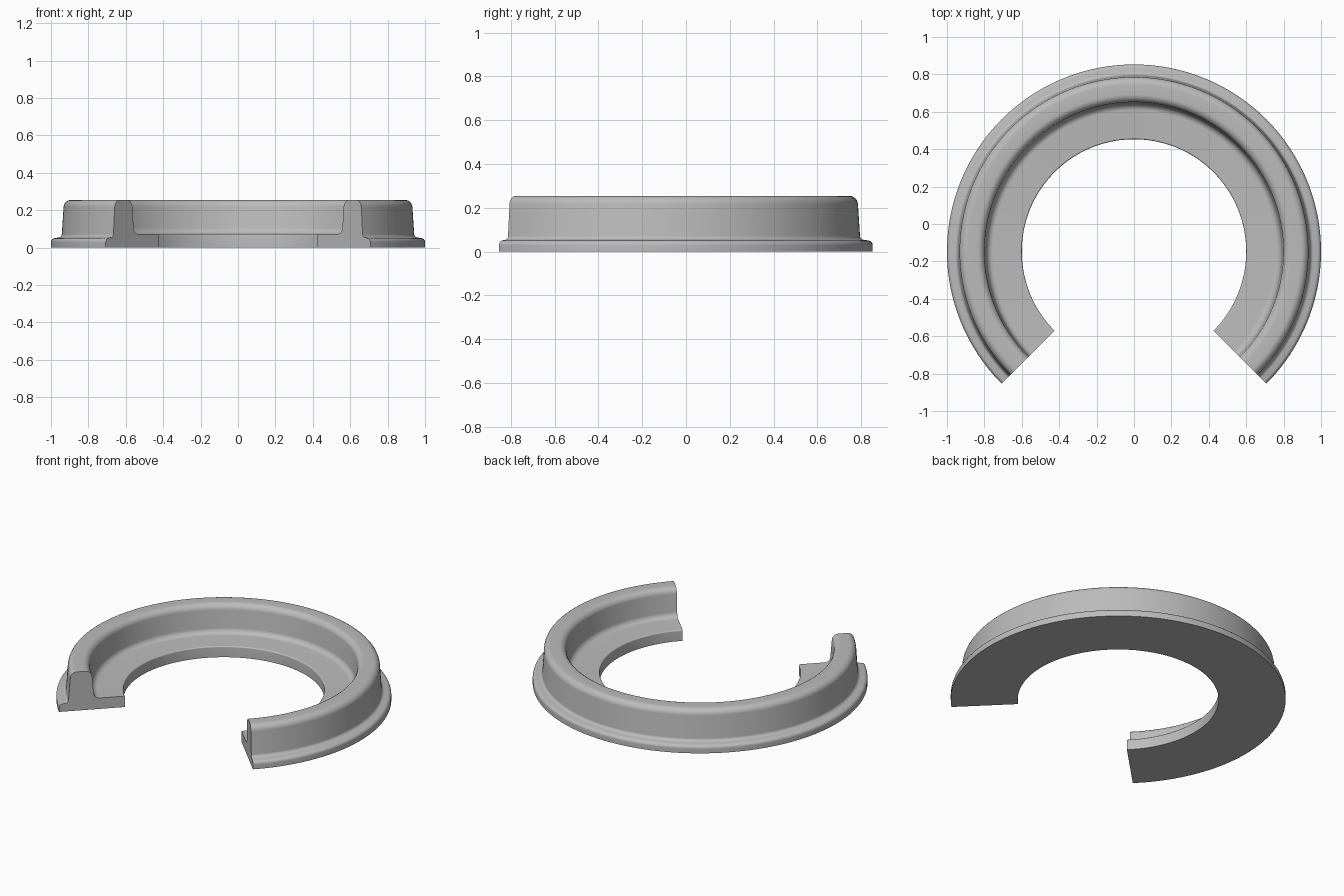
import bpy, bmesh, math
from mathutils import Vector

cube = bpy.data.objects.get("Cube")
if cube:
    bpy.data.objects.remove(cube, do_unlink=True)

grey = bpy.data.materials.new("plain grey")
grey.use_nodes = True
colour = (0.5, 0.5, 0.5, 1)
grey.diffuse_color = colour
grey.node_tree.nodes["Principled BSDF"].inputs["Base Color"].default_value = colour

CENTRE_Y = -0.147
STEPS = 144
SWEEP = math.radians(270)

# Cross-section corners: radius, height, fillet radius
corners = [
    (0.60, 0.0, 0), (1.0, 0.0, 0), (1.0, 0.048, 0.022), (0.943, 0.056, 0.02),
    (0.93, 0.255, 0.04), (0.802, 0.255, 0.04), (0.787, 0.072, 0.035), (0.60, 0.072, 0.008),
]


def rounded(points, segments=6):
    """Replace each corner by a tangent arc of the given radius."""
    result = []
    for i, (r, z, fillet) in enumerate(points):
        p = Vector((r, z))
        if not fillet:
            result.append(p)
            continue
        a = (Vector(points[i - 1][:2]) - p).normalized()
        b = (Vector(points[(i + 1) % len(points)][:2]) - p).normalized()
        half = a.angle(b) / 2
        middle = p + (a + b).normalized() * fillet / math.sin(half)
        start = p + a * fillet / math.tan(half) - middle
        end = p + b * fillet / math.tan(half) - middle
        for k in range(segments + 1):
            t = k / segments
            result.append(middle + (start * (1 - t) + end * t).normalized() * fillet)
    return result


# Sweep the section round the open ring, gap towards the front
profile = rounded(corners)
count = len(profile)
bm = bmesh.new()
rings = []
for s in range(STEPS + 1):
    angle = math.radians(-45) + SWEEP * s / STEPS
    rings.append([bm.verts.new((p.x * math.cos(angle), p.x * math.sin(angle) + CENTRE_Y, p.y))
                  for p in profile])
for near, far in zip(rings, rings[1:]):
    for i in range(count):
        j = (i + 1) % count
        bm.faces.new((near[i], near[j], far[j], far[i]))

# Flat cut ends
bm.faces.new(rings[0])
bm.faces.new(rings[-1])
bmesh.ops.recalc_face_normals(bm, faces=bm.faces)

mesh = bpy.data.meshes.new("open_flanged_ring")
bm.to_mesh(mesh)
bm.free()
mesh.materials.append(grey)
ring = bpy.data.objects.new("open_flanged_ring", mesh)
bpy.context.collection.objects.link(ring)

bpy.ops.object.select_all(action='DESELECT')
ring.select_set(True)
bpy.context.view_layer.objects.active = ring
bpy.ops.object.shade_smooth_by_angle(angle=math.radians(35))
